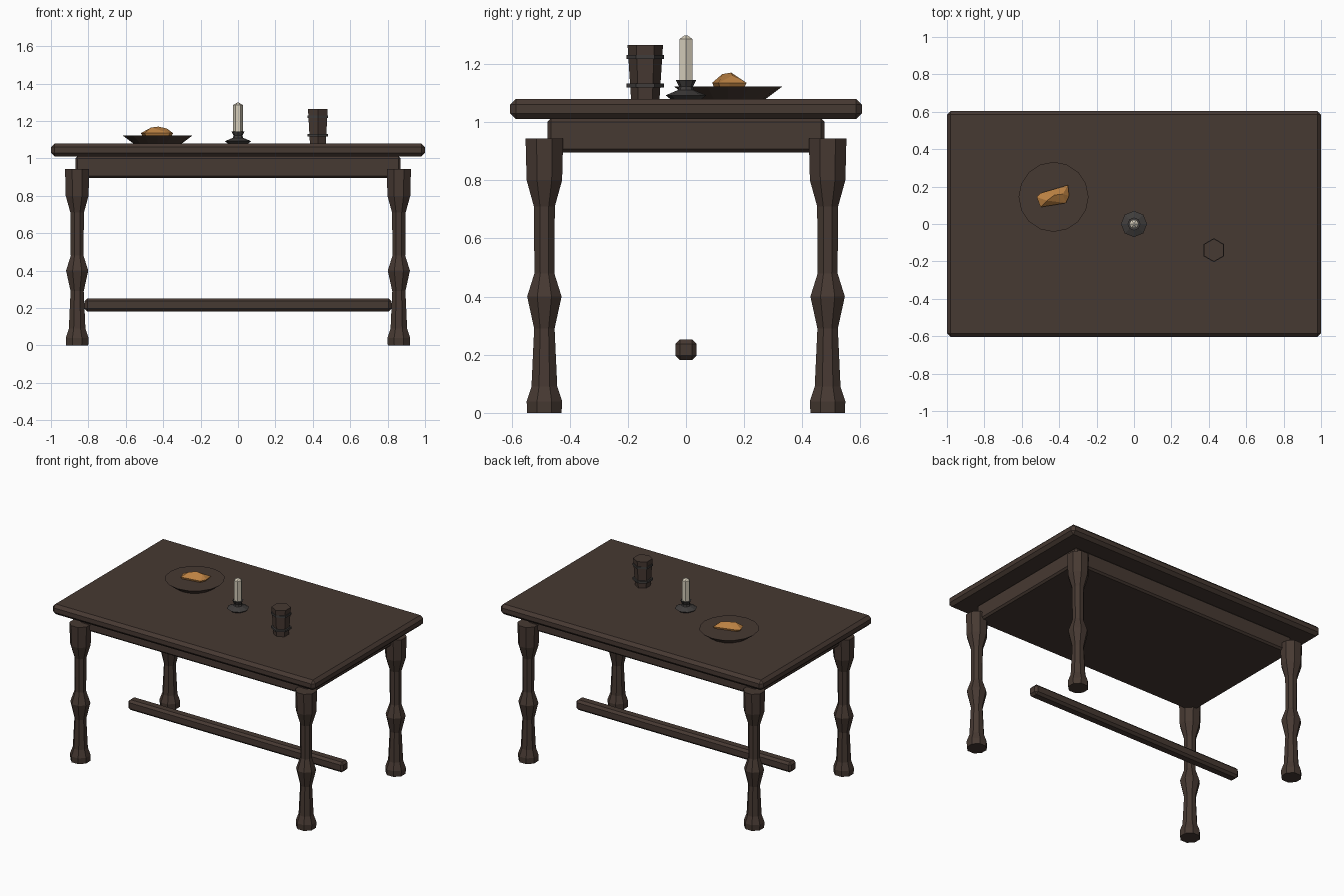
import bpy, bmesh, math
from mathutils import Vector

if "Cube" in bpy.data.objects:
    bpy.data.objects.remove(bpy.data.objects["Cube"])


def material(name, rgb):
    m = bpy.data.materials.new(name)
    m.diffuse_color = (*rgb, 1)
    m.use_nodes = True
    m.node_tree.nodes["Principled BSDF"].inputs["Base Color"].default_value = m.diffuse_color
    return m


WOOD = material("dark wood", (0.062, 0.041, 0.032))
METAL = material("dark metal", (0.050, 0.046, 0.044))
WAX = material("candle wax", (0.68, 0.62, 0.50))
BREAD = material("bread crust", (0.50, 0.22, 0.055))


def finish(bm, name, mat):
    bmesh.ops.recalc_face_normals(bm, faces=bm.faces)
    me = bpy.data.meshes.new(name)
    bm.to_mesh(me)
    bm.free()
    me.materials.append(mat)
    ob = bpy.data.objects.new(name, me)
    bpy.context.collection.objects.link(ob)
    return ob


def box(name, lo, hi, bevel, mat):
    bm = bmesh.new()
    bmesh.ops.create_cube(bm, size=1)
    for v in bm.verts:
        v.co = Vector([(a + b) / 2 + c * (b - a) for a, b, c in zip(lo, hi, v.co)])
    bmesh.ops.bevel(bm, geom=bm.edges[:], offset=bevel, segments=1,
                    profile=0.5, affect='EDGES')
    return finish(bm, name, mat)


def turned(name, centre, profile, sides, mat, turn=0.0):
    """Closed solid of revolution from (radius, z) pairs."""
    bm = bmesh.new()
    rings = []
    for r, z in profile:
        rings.append([bm.verts.new((centre[0] + r * math.cos(a),
                                    centre[1] + r * math.sin(a), z))
                      for a in (turn + 2 * math.pi * i / sides for i in range(sides))])
    for lo, hi in zip(rings, rings[1:]):
        for i in range(sides):
            j = (i + 1) % sides
            bm.faces.new((lo[i], lo[j], hi[j], hi[i]))
    bm.faces.new(rings[0][::-1])
    bm.faces.new(rings[-1])
    return finish(bm, name, mat)


# table top, apron and stretcher
box("table_top", (-1, -0.605, 1.01), (1, 0.605, 1.08), 0.02, WOOD)
box("apron", (-0.87, -0.477, 0.895), (0.87, 0.477, 1.012), 0.012, WOOD)
box("stretcher", (-0.82, -0.036, 0.182), (0.82, 0.036, 0.252), 0.015, WOOD)

# four turned legs
LEG = [(0.064, 0), (0.066, 0.04), (0.048, 0.09), (0.038, 0.29), (0.064, 0.40),
       (0.037, 0.48), (0.039, 0.71), (0.066, 0.80), (0.070, 0.943)]
for sx, xn in ((-1, "left"), (1, "right")):
    for sy, yn in ((-1, "front"), (1, "back")):
        turned(f"{yn}_{xn}_leg", (sx * 0.86, sy * 0.487), LEG, 8, WOOD, math.pi / 8)

# plate with bread
turned("plate", (-0.43, 0.145), [(0.13, 1.08), (0.187, 1.123)], 16, WOOD)
outline = [(-0.50, 0.165), (-0.353, 0.208), (-0.347, 0.15),
           (-0.364, 0.112), (-0.50, 0.09), (-0.52, 0.144)]
bm = bmesh.new()
for x, y in outline:
    bm.verts.new((x, y, 1.135))
    bm.verts.new((-0.43 + (x + 0.43) * 0.85, 0.145 + (y - 0.145) * 0.85, 1.115))
for p in ((-0.465, 0.125, 1.165), (-0.425, 0.155, 1.17), (-0.38, 0.16, 1.16)):
    bm.verts.new(p)
bmesh.ops.convex_hull(bm, input=bm.verts[:])
finish(bm, "bread", BREAD)

# candlestick and candle
turned("candle_holder", (0, 0),
       [(0.055, 1.08), (0.07, 1.092), (0.028, 1.11), (0.024, 1.122), (0.035, 1.145)],
       8, METAL)
turned("candle", (0, 0), [(0.026, 1.14), (0.026, 1.285), (0.006, 1.298)], 6, WAX)

# cup with two hoops
CUP = (0.427, -0.14)
turned("cup", CUP, [(0.049, 1.08), (0.061, 1.265)], 6, WOOD, math.pi / 6)
for name, z in (("lower_hoop", 1.118), ("upper_hoop", 1.216)):
    turned(name, CUP, [(0.064, z), (0.064, z + 0.014)], 6, METAL, math.pi / 6)
